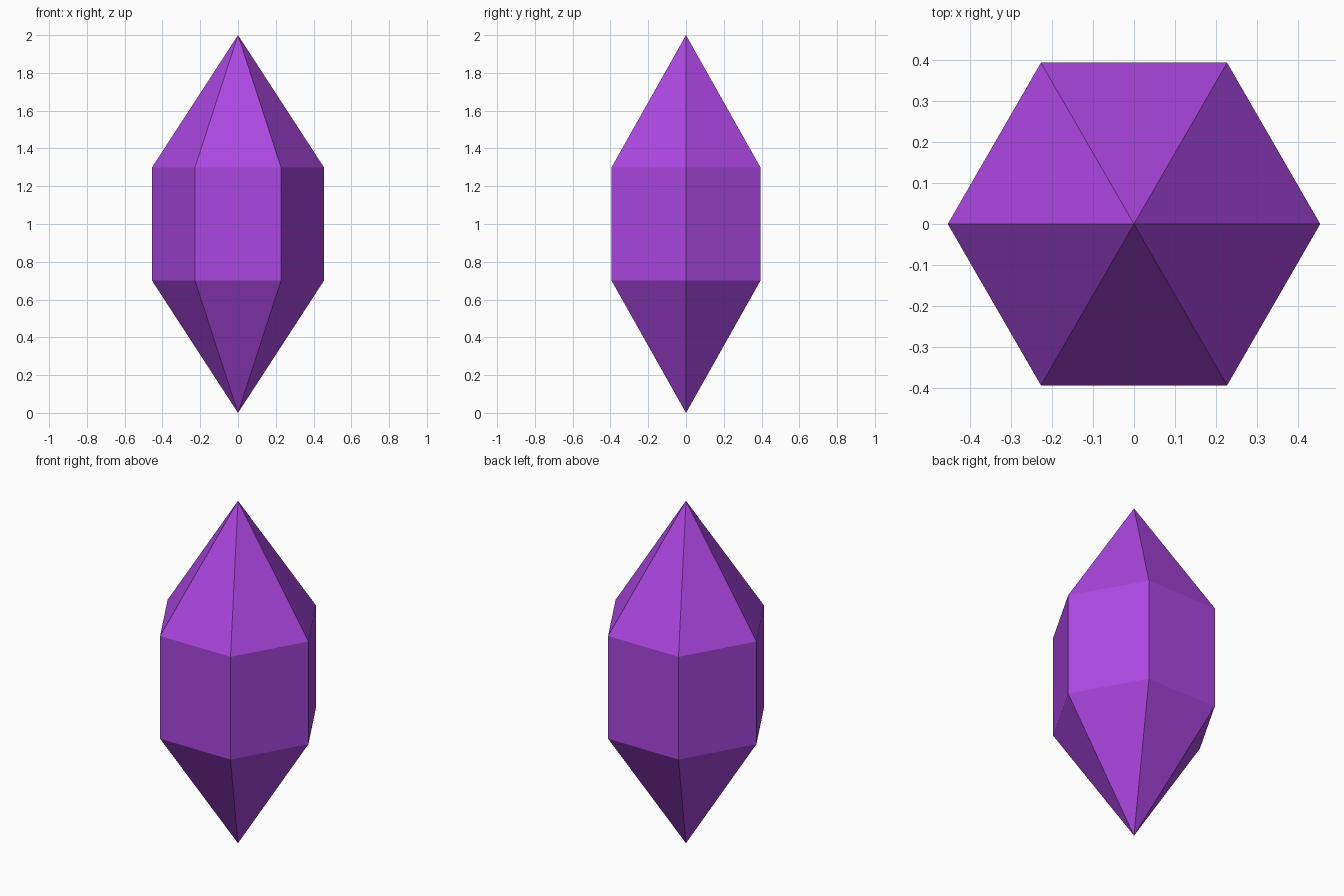
import bpy
import bmesh
from math import cos, sin, tau

if "Cube" in bpy.data.objects:
    bpy.data.objects.remove(bpy.data.objects["Cube"])

SIDES = 6
RADIUS = 0.455
RING_HEIGHTS = (0.70, 1.30)
TIP_HEIGHTS = (0.0, 2.0)

purple = bpy.data.materials.new("crystal purple")
purple.diffuse_color = (0.41, 0.063, 0.75, 1.0)
purple.use_nodes = True
purple.node_tree.nodes["Principled BSDF"].inputs["Base Color"].default_value = purple.diffuse_color


def ring(bm, z):
    """Hexagon of vertices with corners on the x axis."""
    return [bm.verts.new((RADIUS * cos(tau * i / SIDES),
                          RADIUS * sin(tau * i / SIDES), z))
            for i in range(SIDES)]


bm = bmesh.new()
lower, upper = (ring(bm, z) for z in RING_HEIGHTS)
bottom, top = (bm.verts.new((0, 0, z)) for z in TIP_HEIGHTS)

# Prism band between two pointed ends
for i in range(SIDES):
    j = (i + 1) % SIDES
    bm.faces.new((lower[i], lower[j], upper[j], upper[i]))
    bm.faces.new((upper[i], upper[j], top))
    bm.faces.new((lower[j], lower[i], bottom))

mesh = bpy.data.meshes.new("crystal")
bm.to_mesh(mesh)
bm.free()
mesh.materials.append(purple)
crystal = bpy.data.objects.new("crystal", mesh)
bpy.context.collection.objects.link(crystal)
